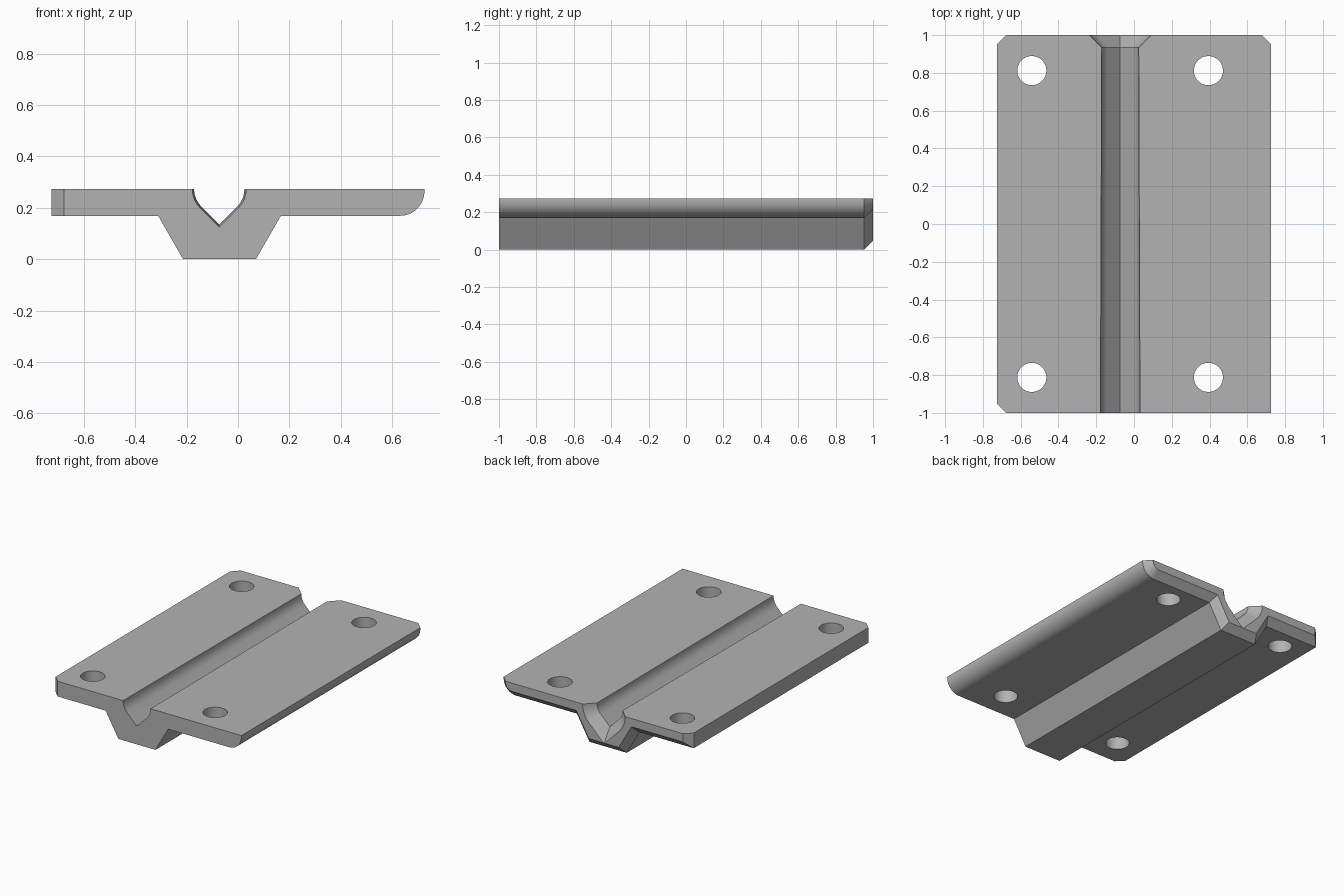
import bpy, bmesh, math
from mathutils import Vector
from mathutils.geometry import intersect_line_line_2d  # noqa: F401

if "Cube" in bpy.data.objects:
    bpy.data.objects.remove(bpy.data.objects["Cube"])

TOP, UNDER, HALF_W = 0.274, 0.169, 0.726
GROOVE_X, BEVEL, ROUND = -0.073, 0.048, 0.095

grey = bpy.data.materials.new("plain grey")
grey.use_nodes = True
colour = (0.45, 0.45, 0.45, 1)
grey.diffuse_color = colour
grey.node_tree.nodes["Principled BSDF"].inputs["Base Color"].default_value = colour


def arc(cx, cz, r, start, end, steps):
    angles = [math.radians(start + (end - start) * i / steps) for i in range(steps + 1)]
    return [(cx + r * math.cos(a), cz + r * math.sin(a)) for a in angles]


def loft(name, sections):
    """Skin a list of (y, [(x, z), ...]) sections and cap both ends."""
    bm = bmesh.new()
    rings = [[bm.verts.new((x, y, z)) for x, z in pts] for y, pts in sections]
    for a, b in zip(rings, rings[1:]):
        for i in range(len(a)):
            j = (i + 1) % len(a)
            bm.faces.new((a[i], a[j], b[j], b[i]))
    bm.faces.new(rings[0])
    bm.faces.new(rings[-1])
    bmesh.ops.recalc_face_normals(bm, faces=bm.faces)
    mesh = bpy.data.meshes.new(name)
    bm.to_mesh(mesh)
    bm.free()
    mesh.materials.append(grey)
    obj = bpy.data.objects.new(name, mesh)
    bpy.context.collection.objects.link(obj)
    return obj


def inset(points, d):
    """Move every edge of a clockwise outline inward, except the top edge."""
    pts = [Vector(p) for p in points]
    n = len(pts)
    lines = []
    for i in range(n):
        a, b = pts[i], pts[(i + 1) % n]
        t = (b - a).normalized()
        normal = Vector((t.y, -t.x))
        on_top = min(a.y, b.y) > TOP - 0.001
        lines.append((a + normal * (0 if on_top else d), t))
    result = []
    for i in range(n):
        (p, t), (q, u) = lines[i - 1], lines[i]
        s = (q - p).cross(u) / t.cross(u)
        result.append(tuple(p + t * s))
    return result


# Plate outline with its rib below and one rounded lower edge, clockwise
outline = [(-HALF_W, TOP), (HALF_W, TOP)]
outline += arc(HALF_W - ROUND, UNDER + ROUND, ROUND, 0, -90, 16)
outline += [(0.167, UNDER), (0.07, 0), (-0.214, 0), (-0.311, UNDER), (-HALF_W, UNDER)]
# The front clips the left plate corner; the back bevels the whole outline
front = [(max(x, -HALF_W + BEVEL), z) for x, z in outline]
plate = loft("grooved_plate", [(-1, front), (-1 + BEVEL, outline),
                               (1 - BEVEL, outline), (1, inset(outline, BEVEL))])


# Groove cutter: round shoulders running tangent into a V, flared at the back
def groove(r):
    pts = [(GROOVE_X - r, TOP + 0.1)]
    pts += arc(GROOVE_X, TOP, r, 180, 225, 8)
    pts.append((GROOVE_X, TOP - r * math.sqrt(2)))
    pts += arc(GROOVE_X, TOP, r, 315, 360, 8)
    pts.append((GROOVE_X + r, TOP + 0.1))
    return pts


cutters = [loft("groove_cutter", [(-1.05, groove(0.105)), (0.935, groove(0.098)),
                                  (1.065, groove(0.228))])]

# Screw hole cutters
for x in (-0.541, 0.394):
    for y in (-0.812, 0.812):
        bpy.ops.mesh.primitive_cylinder_add(vertices=48, radius=0.077, depth=1,
                                            location=(x, y, TOP))
        cutters.append(bpy.context.object)
        bpy.context.object.name = "hole_cutter"

bpy.ops.object.select_all(action="DESELECT")
bpy.context.view_layer.objects.active = plate
plate.select_set(True)
for cutter in cutters:
    cutter.hide_render = True
    mod = plate.modifiers.new("cut", "BOOLEAN")
    mod.operation, mod.solver, mod.object = "DIFFERENCE", "EXACT", cutter
    bpy.ops.object.modifier_apply(modifier=mod.name)
for cutter in cutters:
    bpy.data.objects.remove(cutter)

bpy.ops.object.shade_smooth_by_angle(angle=math.radians(25))
